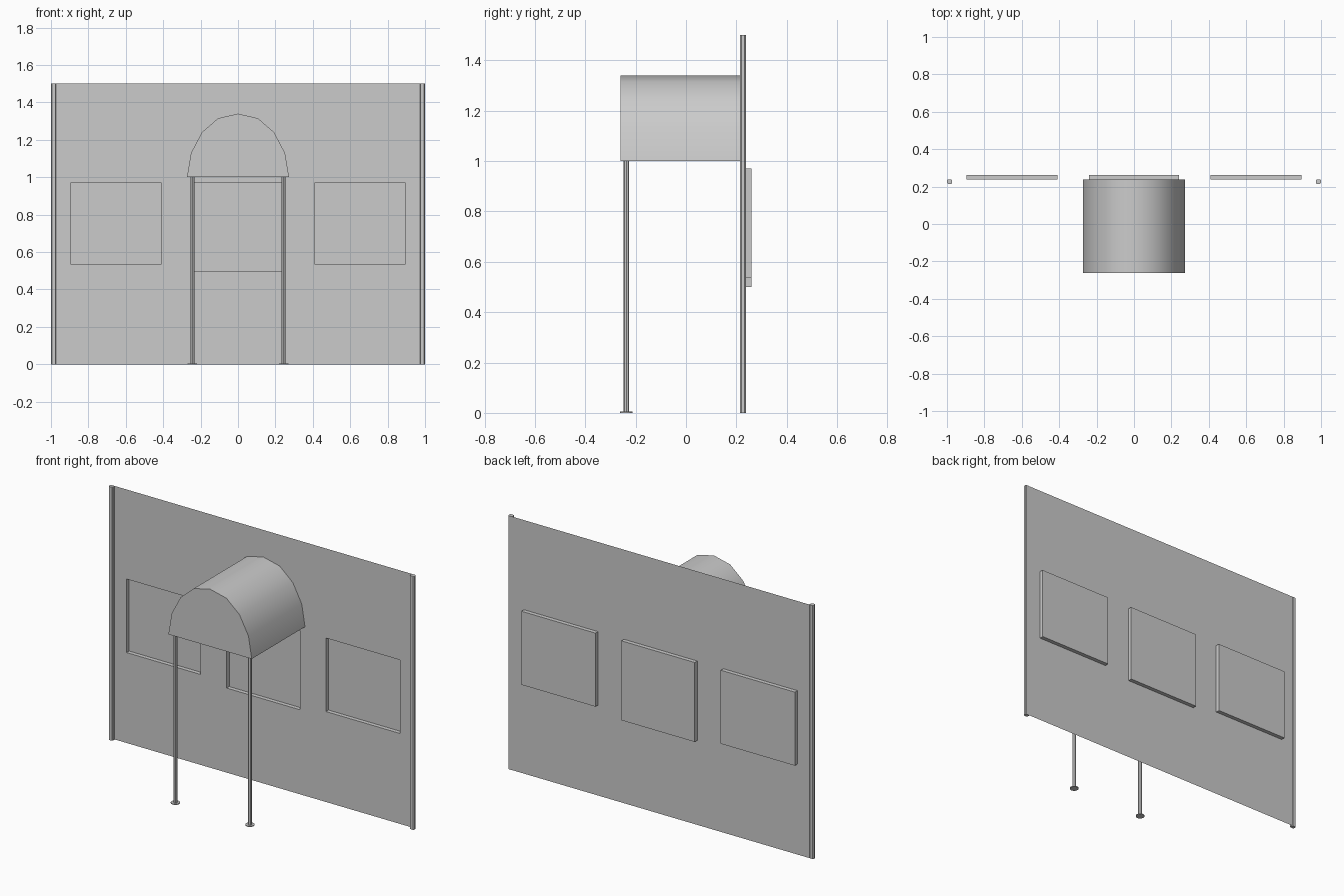
import bpy, bmesh, math

if "Cube" in bpy.data.objects:
    bpy.data.objects.remove(bpy.data.objects["Cube"])

WALL_Y, BACK_Y = 0.237, 0.261


def finish(name, bm):
    bmesh.ops.remove_doubles(bm, verts=bm.verts[:], dist=1e-5)
    bmesh.ops.recalc_face_normals(bm, faces=bm.faces[:])
    mesh = bpy.data.meshes.new(name)
    bm.to_mesh(mesh)
    bm.free()
    obj = bpy.data.objects.new(name, mesh)
    bpy.context.collection.objects.link(obj)
    return obj


def quad(bm, *pts):
    return bm.faces.new([bm.verts.new(p) for p in pts])


def cylinder(bm, x, y, r, z0, z1, sides):
    out = bmesh.ops.create_cone(bm, cap_ends=True, segments=sides, radius1=r, radius2=r, depth=z1 - z0)
    bmesh.ops.translate(bm, verts=out["verts"], vec=(x, y, (z0 + z1) / 2))


# wall sheet with three openings pushed back into shallow recesses
windows = [(-0.895, -0.41, 0.535, 0.97), (-0.24, 0.24, 0.5, 0.97), (0.41, 0.895, 0.535, 0.97)]
xs = sorted({-0.978, 0.978} | {w[i] for w in windows for i in (0, 1)})
zs = [0, 0.5, 0.535, 0.97, 1.5]
bm = bmesh.new()
for x0, x1 in zip(xs, xs[1:]):
    for z0, z1 in zip(zs, zs[1:]):
        cx, cz = (x0 + x1) / 2, (z0 + z1) / 2
        if not any(a < cx < b and c < cz < d for a, b, c, d in windows):
            quad(bm, (x0, WALL_Y, z0), (x1, WALL_Y, z0), (x1, WALL_Y, z1), (x0, WALL_Y, z1))
for a, b, c, d in windows:
    ring = [(a, c), (b, c), (b, d), (a, d)]
    quad(bm, *[(x, BACK_Y, z) for x, z in ring])
    for (x0, z0), (x1, z1) in zip(ring, ring[1:] + ring[:1]):
        quad(bm, (x0, WALL_Y, z0), (x1, WALL_Y, z1), (x1, BACK_Y, z1), (x0, BACK_Y, z0))
bmesh.ops.remove_doubles(bm, verts=bm.verts[:], dist=1e-5)
bmesh.ops.dissolve_limit(bm, angle_limit=0.01, verts=bm.verts[:], edges=bm.edges[:])
finish("wall", bm)

for side, s in (("left", -1), ("right", 1)):
    # chamfered post at each wall end
    bm = bmesh.new()
    bmesh.ops.create_cube(bm, size=1)
    bmesh.ops.scale(bm, vec=(0.028, 0.023, 1.5), verts=bm.verts[:])
    bmesh.ops.translate(bm, vec=(s * 0.986, 0.2265, 0.75), verts=bm.verts[:])
    upright = [e for e in bm.edges if abs(e.verts[0].co.z - e.verts[1].co.z) > 1]
    bmesh.ops.bevel(bm, geom=upright, offset=0.005, segments=1, affect="EDGES")
    finish(side + "_end_post", bm)

    # slim canopy leg with a foot disc
    bm = bmesh.new()
    cylinder(bm, s * 0.244, -0.237, 0.011, 0.005, 1.0, 8)
    cylinder(bm, s * 0.244, -0.237, 0.025, 0, 0.005, 12)
    finish(side + "_canopy_leg", bm)

# vaulted canopy, smooth over the top with flat ends
half = [(0.273, 1.0), (0.251, 1.13), (0.193, 1.24), (0.107, 1.315)]
profile = half + [(0, 1.34)] + [(-x, z) for x, z in reversed(half)]
bm = bmesh.new()
front = bm.faces.new([bm.verts.new((x, -0.261, z)) for x, z in profile])
out = bmesh.ops.extrude_face_region(bm, geom=[front], use_keep_orig=True)
moved = [g for g in out["geom"] if isinstance(g, bmesh.types.BMVert)]
bmesh.ops.translate(bm, vec=(0, WALL_Y + 0.261, 0), verts=moved)
canopy = finish("canopy", bm)
bpy.context.view_layer.objects.active = canopy
canopy.select_set(True)
bpy.ops.object.shade_smooth_by_angle(angle=math.radians(40))
